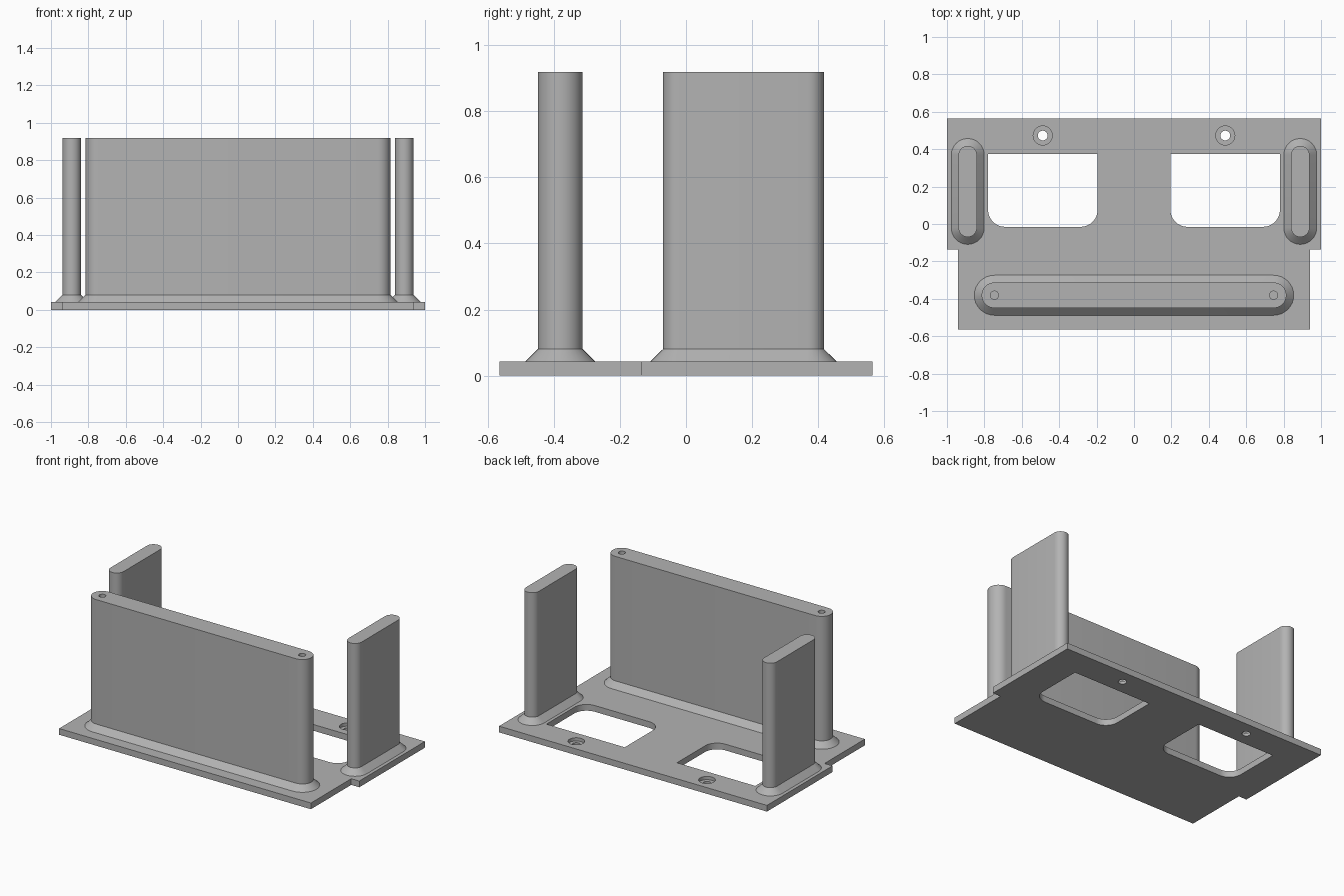
import bpy
import bmesh
from math import pi, cos, sin

cube = bpy.data.objects.get("Cube")
if cube:
    bpy.data.objects.remove(cube, do_unlink=True)

grey = bpy.data.materials.new("plain grey")
grey.use_nodes = True
colour = (0.45, 0.45, 0.45, 1)
grey.diffuse_color = colour
grey.node_tree.nodes["Principled BSDF"].inputs["Base Color"].default_value = colour

PLATE_TOP = 0.042
FLARE_TOP = 0.08
WALL_TOP = 0.92


def arc(cx, cy, r, start, end, steps=16):
    """Points along an arc, angles in half turns."""
    angles = [pi * (start + (end - start) * i / steps) for i in range(steps + 1)]
    return [(cx + r * cos(a), cy + r * sin(a)) for a in angles]


def circle(cx, cy, r):
    return arc(cx, cy, r, 0, 2, 32)[:-1]


def stadium(cx, cy, half_x, half_y):
    """Slot outline with round ends along its longer axis."""
    r = min(half_x, half_y)
    dx, dy = half_x - r, half_y - r
    if dx > dy:
        return arc(cx + dx, cy, r, -0.5, 0.5) + arc(cx - dx, cy, r, 0.5, 1.5)
    return arc(cx, cy + dy, r, 0, 1) + arc(cx, cy - dy, r, 1, 2)


def loft(name, sections):
    """Solid through matching outlines, given as (z, points) from bottom to top."""
    bm = bmesh.new()
    rings = [[bm.verts.new((x, y, z)) for x, y in pts] for z, pts in sections]
    for low, high in zip(rings, rings[1:]):
        n = len(low)
        for i in range(n):
            j = (i + 1) % n
            bm.faces.new((low[i], low[j], high[j], high[i]))
    bm.faces.new(rings[0][::-1])
    bm.faces.new(rings[-1])
    bmesh.ops.recalc_face_normals(bm, faces=bm.faces)
    mesh = bpy.data.meshes.new(name)
    bm.to_mesh(mesh)
    bm.free()
    mesh.materials.append(grey)
    obj = bpy.data.objects.new(name, mesh)
    bpy.context.collection.objects.link(obj)
    return obj


def select(obj):
    bpy.ops.object.select_all(action="DESELECT")
    obj.select_set(True)
    bpy.context.view_layer.objects.active = obj


def cut(obj, name, bottom, top, pts):
    """Subtract an upright prism, then remove the cutter."""
    cutter = loft(name, [(bottom, pts), (top, pts)])
    cutter.hide_render = True
    select(obj)
    mod = obj.modifiers.new(name, "BOOLEAN")
    mod.operation = "DIFFERENCE"
    mod.solver = "EXACT"
    mod.object = cutter
    bpy.ops.object.modifier_apply(modifier=mod.name)
    bpy.data.objects.remove(cutter, do_unlink=True)


def smooth(obj):
    select(obj)
    bpy.ops.object.shade_smooth_by_angle(angle=pi / 6)


def wall(name, cx, cy, half_x, half_y, flare=0.039):
    """Upright slab with round ends and a sloped foot."""
    foot = stadium(cx, cy, half_x + flare, half_y + flare)
    body = stadium(cx, cy, half_x, half_y)
    return loft(name, [(0.02, foot), (PLATE_TOP, foot), (FLARE_TOP, body), (WALL_TOP, body)])


# Base plate, narrower at the front
right_edge = [(0.94, -0.565), (0.94, -0.135), (1, -0.135), (1, 0.565)]
outline = right_edge + [(-x, y) for x, y in reversed(right_edge)]
base = loft("base_plate", [(0, outline), (PLATE_TOP, outline)])

for side, s in (("left", 1), ("right", -1)):
    # Window with two rounded front corners
    window = [(0.78, 0.375), (0.195, 0.375)]
    window += arc(0.285, 0.075, 0.09, 1, 1.5) + arc(0.69, 0.075, 0.09, 1.5, 2)
    cut(base, side + "_window", -0.1, 0.1, [(s * x, y) for x, y in window])
    # Counterbored screw hole
    cut(base, side + "_counterbore", 0.02, 0.1, circle(s * 0.488, 0.473, 0.051))
    cut(base, side + "_screw_hole", -0.1, 0.1, circle(s * 0.488, 0.473, 0.026))
    # Side wall
    smooth(wall(side + "_side_wall", s * 0.889, 0.174, 0.049, 0.244))
smooth(base)

# Front wall with a pin hole at each end of its top
front = wall("front_wall", 0, -0.381, 0.815, 0.068)
for side, s in (("left", 1), ("right", -1)):
    cut(front, side + "_pin_hole", 0.7, 1, circle(s * 0.746, -0.381, 0.022))
smooth(front)
